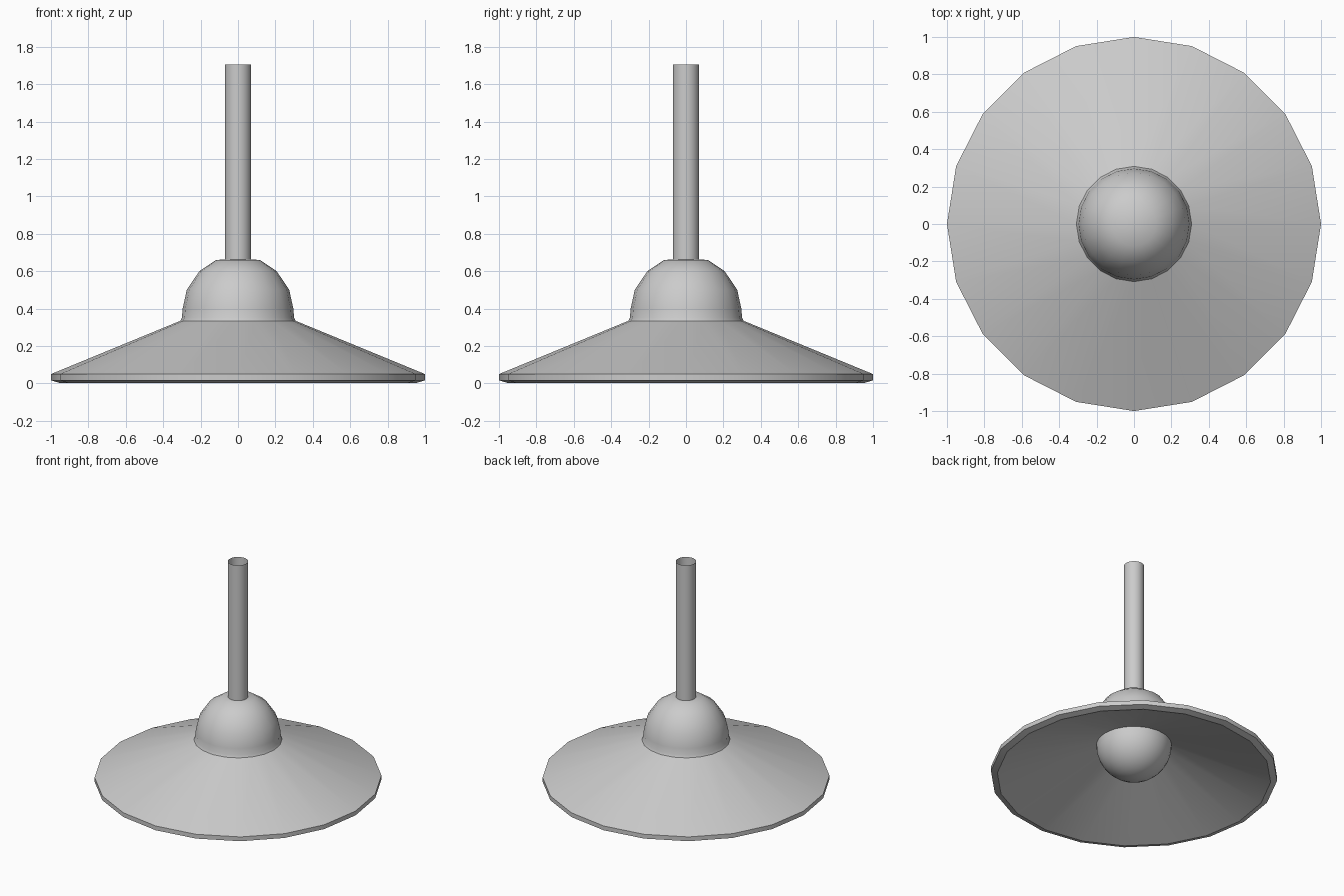
import bpy, bmesh, math

if "Cube" in bpy.data.objects:
    bpy.data.objects.remove(bpy.data.objects["Cube"])

SIDES = 20


def lathe(name, profile, sides=SIDES, smooth=35):
    """Spin an (r, z) profile around z; r = 0 closes to a pole."""
    bm = bmesh.new()
    rings = []
    for r, z in profile:
        if r == 0:
            rings.append([bm.verts.new((0, 0, z))] * sides)
        else:
            rings.append([bm.verts.new((r * math.cos(math.tau * i / sides),
                                        r * math.sin(math.tau * i / sides), z))
                          for i in range(sides)])
    for a, b in zip(rings, rings[1:]):
        for i in range(sides):
            j = (i + 1) % sides
            bm.faces.new(dict.fromkeys((a[i], a[j], b[j], b[i])))
    mesh = bpy.data.meshes.new(name)
    bm.to_mesh(mesh)
    bm.free()
    obj = bpy.data.objects.new(name, mesh)
    bpy.context.collection.objects.link(obj)
    bpy.ops.object.select_all(action='DESELECT')
    obj.select_set(True)
    bpy.context.view_layer.objects.active = obj
    bpy.ops.object.shade_smooth_by_angle(angle=math.radians(smooth))
    return obj


# Shade: inner cone, rim, outer cone
lathe("lamp_shade", [(0.262, 0.264), (0.955, 0.003), (1.0, 0.017),
                     (1.0, 0.05), (0.308, 0.335)])

# Domed cap with a small flared collar
lathe("shade_cap", [(0.308, 0.335), (0.300, 0.352), (0.296, 0.40),
                    (0.274, 0.50), (0.207, 0.60), (0.118, 0.66), (0, 0.668)])

# Bulb: lower half of a ball under the shade
R = 0.263
steps = 8
bulb = [(R * math.sin(k * math.pi / 2 / steps), R - R * math.cos(k * math.pi / 2 / steps))
        for k in range(steps + 1)]
lathe("bulb", [(r, z + 0.001) for r, z in bulb], sides=32)

# Open hanging tube
lathe("hanging_tube", [(0.07, 0.664), (0.07, 1.705)], sides=32)
